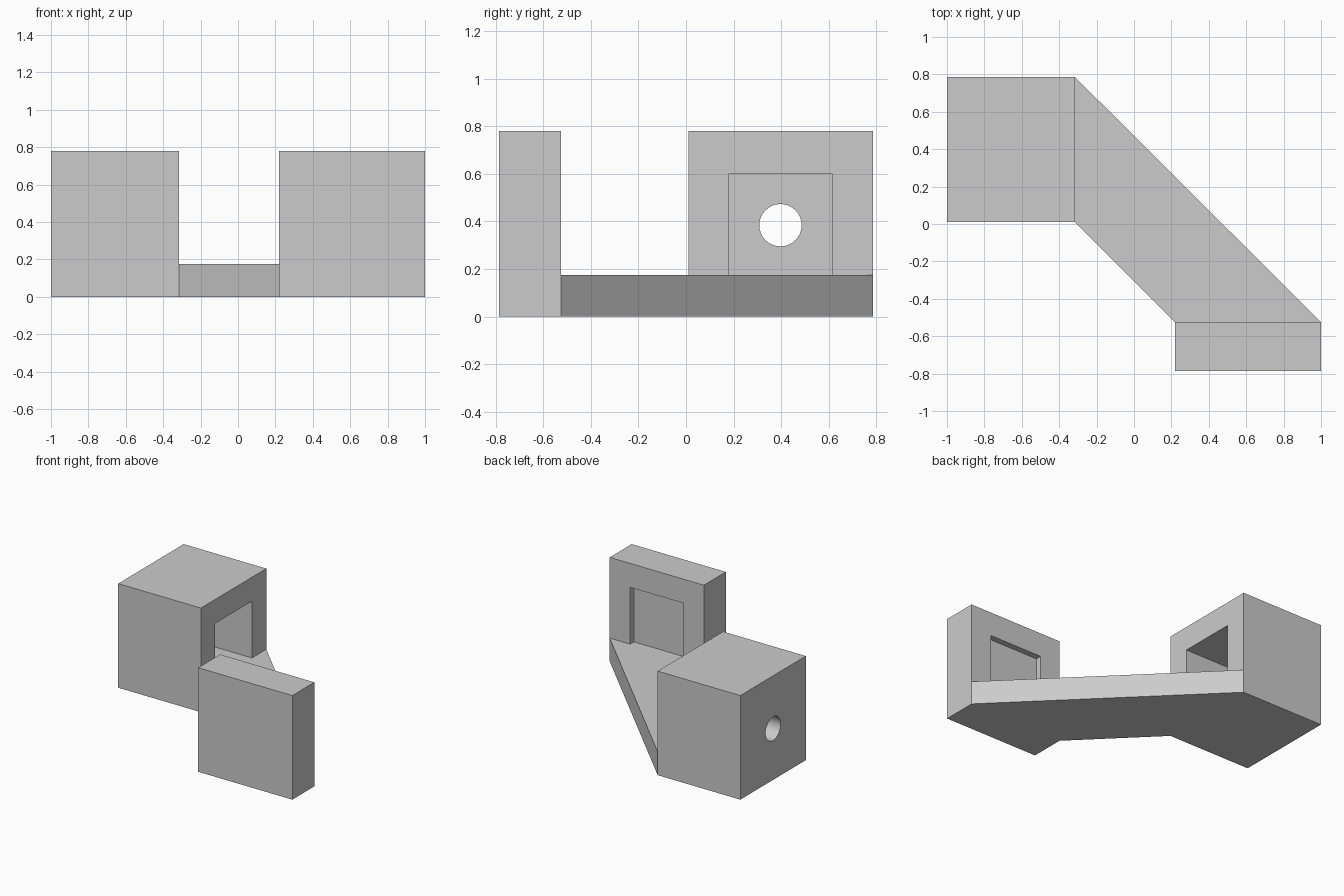
import bpy, bmesh, math
from mathutils import Matrix, Vector

cube = bpy.data.objects.get("Cube")
if cube:
    bpy.data.objects.remove(cube, do_unlink=True)

grey = bpy.data.materials.new("plain grey")
grey.use_nodes = True
grey.diffuse_color = (0.6, 0.6, 0.6, 1)
grey.node_tree.nodes["Principled BSDF"].inputs["Base Color"].default_value = (0.6, 0.6, 0.6, 1)

HEIGHT = 0.78
BASE = 0.175


def add_object(name, bm):
    bmesh.ops.recalc_face_normals(bm, faces=bm.faces)
    mesh = bpy.data.meshes.new(name)
    bm.to_mesh(mesh)
    bm.free()
    mesh.materials.append(grey)
    obj = bpy.data.objects.new(name, mesh)
    bpy.context.collection.objects.link(obj)
    return obj


def box(name, low, high):
    low, high = Vector(low), Vector(high)
    bm = bmesh.new()
    bmesh.ops.create_cube(bm, size=1)
    bmesh.ops.scale(bm, vec=high - low, verts=bm.verts)
    bmesh.ops.translate(bm, vec=(low + high) / 2, verts=bm.verts)
    return add_object(name, bm)


def cut(target, cutter):
    cutter.hide_render = True
    mod = target.modifiers.new("cut", 'BOOLEAN')
    mod.operation = 'DIFFERENCE'
    mod.solver = 'EXACT'
    mod.object = cutter
    bpy.context.view_layer.objects.active = target
    bpy.ops.object.modifier_apply(modifier=mod.name)
    bpy.data.objects.remove(cutter, do_unlink=True)


# Large block with a deep pocket facing the passage
block = box("hollow_block", (-1, 0.01, 0), (-0.315, 0.785, HEIGHT))
cut(block, box("pocket_cutter", (-0.79, 0.178, BASE), (-0.2, 0.615, 0.6)))

# Round hole through the closed end of the block
bm = bmesh.new()
bmesh.ops.create_cone(bm, cap_ends=True, segments=32, radius1=0.089, radius2=0.089, depth=0.5)
bmesh.ops.rotate(bm, matrix=Matrix.Rotation(math.pi / 2, 3, 'Y'), verts=bm.verts)
bmesh.ops.translate(bm, vec=(-0.95, 0.397, 0.384), verts=bm.verts)
cut(block, add_object("hole_cutter", bm))

# End plate with a shallow recess in its back
plate = box("end_plate", (0.22, -0.785, 0), (1, -0.525, HEIGHT))
cut(plate, box("recess_cutter", (0.388, -0.57, BASE), (0.83, -0.4, 0.6)))

# Diagonal floor joining the two, left open where it meets them
bm = bmesh.new()
outline = [(-0.315, 0.01), (0.22, -0.525), (1, -0.525), (-0.315, 0.785)]
floor = bm.faces.new([bm.verts.new((x, y, 0)) for x, y in outline])
result = bmesh.ops.extrude_face_region(bm, geom=[floor])
top = [v for v in result["geom"] if isinstance(v, bmesh.types.BMVert)]
bmesh.ops.translate(bm, vec=(0, 0, BASE), verts=top)
bmesh.ops.recalc_face_normals(bm, faces=bm.faces)
ends = [f for f in bm.faces if f.normal.x < -0.9 or f.normal.y < -0.9]
bmesh.ops.delete(bm, geom=ends, context='FACES_ONLY')
add_object("diagonal_floor", bm)
